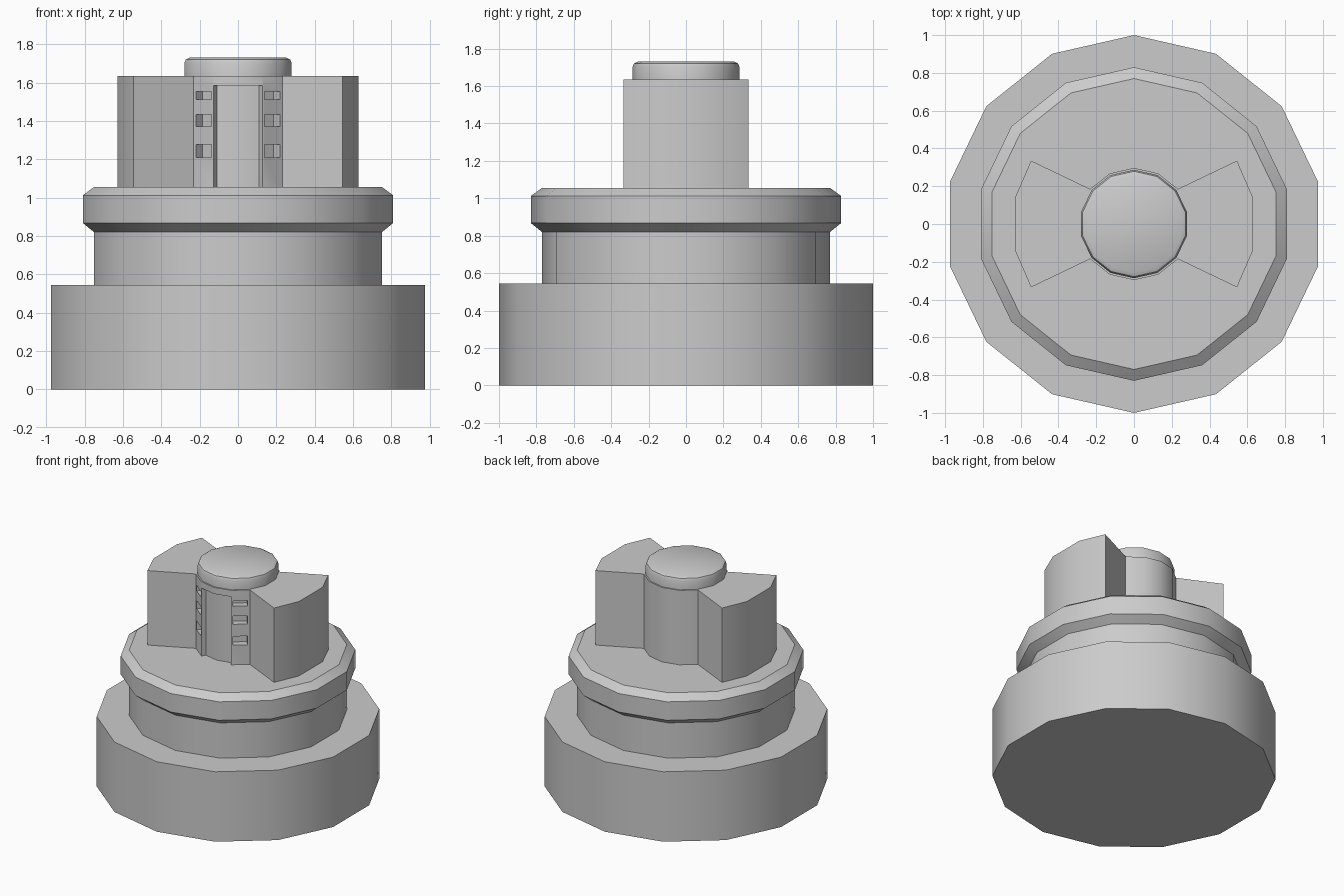
import bpy, bmesh, math
from mathutils import Matrix, Vector

if "Cube" in bpy.data.objects:
    bpy.data.objects.remove(bpy.data.objects["Cube"])

SIDES = 14
STEP = 2 * math.pi / SIDES


def finish(name, bm):
    bmesh.ops.recalc_face_normals(bm, faces=bm.faces)
    me = bpy.data.meshes.new(name)
    bm.to_mesh(me)
    bm.free()
    ob = bpy.data.objects.new(name, me)
    bpy.context.collection.objects.link(ob)
    return ob


def smooth(ob):
    bpy.ops.object.select_all(action='DESELECT')
    ob.select_set(True)
    bpy.context.view_layer.objects.active = ob
    bpy.ops.object.shade_smooth_by_angle(angle=math.radians(30))


def ring_pt(r, k):
    # k-th corner counted from the +y axis
    return (r * math.sin(k * STEP), r * math.cos(k * STEP))


def lathe(name, profile):
    bm = bmesh.new()
    rings = [[bm.verts.new((*ring_pt(r, k), z)) for k in range(SIDES)] for r, z in profile]
    for a, b in zip(rings, rings[1:]):
        for k in range(SIDES):
            j = (k + 1) % SIDES
            bm.faces.new((a[k], a[j], b[j], b[k]))
    bm.faces.new(rings[0])
    bm.faces.new(rings[-1])
    ob = finish(name, bm)
    smooth(ob)
    return ob


def add_prism(bm, outline, z0, z1):
    lo = [bm.verts.new((x, y, z0)) for x, y in outline]
    hi = [bm.verts.new((x, y, z1)) for x, y in outline]
    n = len(outline)
    bm.faces.new(lo)
    bm.faces.new(hi)
    for i in range(n):
        j = (i + 1) % n
        bm.faces.new((lo[i], lo[j], hi[j], hi[i]))


# Stepped base with chamfered collar
lathe("base", [(1.0, 0), (1.0, 0.545), (0.77, 0.545), (0.77, 0.82), (0.83, 0.868),
               (0.83, 1.012), (0.77, 1.055)])

# Grip: round core with two flared wings, one outline
R = 0.297
wing = [(0.545, 0.335), (0.627, 0.146), (0.627, -0.146), (0.545, -0.335)]
outline = [ring_pt(R, k) for k in range(-2, 3)] + wing
outline += [(-x, -y) for x, y in outline]
bm = bmesh.new()
add_prism(bm, outline, 1.03, 1.635)
grip = finish("winged_grip", bm)

# Cutters: front slot and three small windows on either side of it
bm = bmesh.new()
slot = [(0.148, -0.30), (0.110, -0.238)]
add_prism(bm, slot + [(0, -0.262)] + [(-x, y) for x, y in reversed(slot)] + [(0, -0.36)],
          1.0, 1.585)
p, q = Vector(ring_pt(R, 6)), Vector(ring_pt(R, 5))
mid = (p + q) / 2
ang = math.atan2(q.y - p.y, q.x - p.x)
for side in (-1, 1):
    for z, h in ((1.242, 0.068), (1.402, 0.064), (1.532, 0.042)):
        bmesh.ops.create_cube(bm, size=1, matrix=Matrix.Translation((side * (mid.x - 0.003), mid.y, z))
                              @ Matrix.Rotation(side * ang, 4, 'Z')
                              @ Matrix.Diagonal((0.102, 0.104, h, 1)))
cutter = finish("grip_cutter", bm)
cutter.hide_render = True

mod = grip.modifiers.new("cut", 'BOOLEAN')
mod.operation = 'DIFFERENCE'
mod.solver = 'EXACT'
mod.object = cutter
bpy.context.view_layer.objects.active = grip
bpy.ops.object.modifier_apply(modifier="cut")
bpy.data.objects.remove(cutter)
smooth(grip)

# Rounded cap on top of the grip
lathe("cap", [(0.287, 1.62), (0.287, 1.70), (0.279, 1.72), (0.258, 1.73)])
